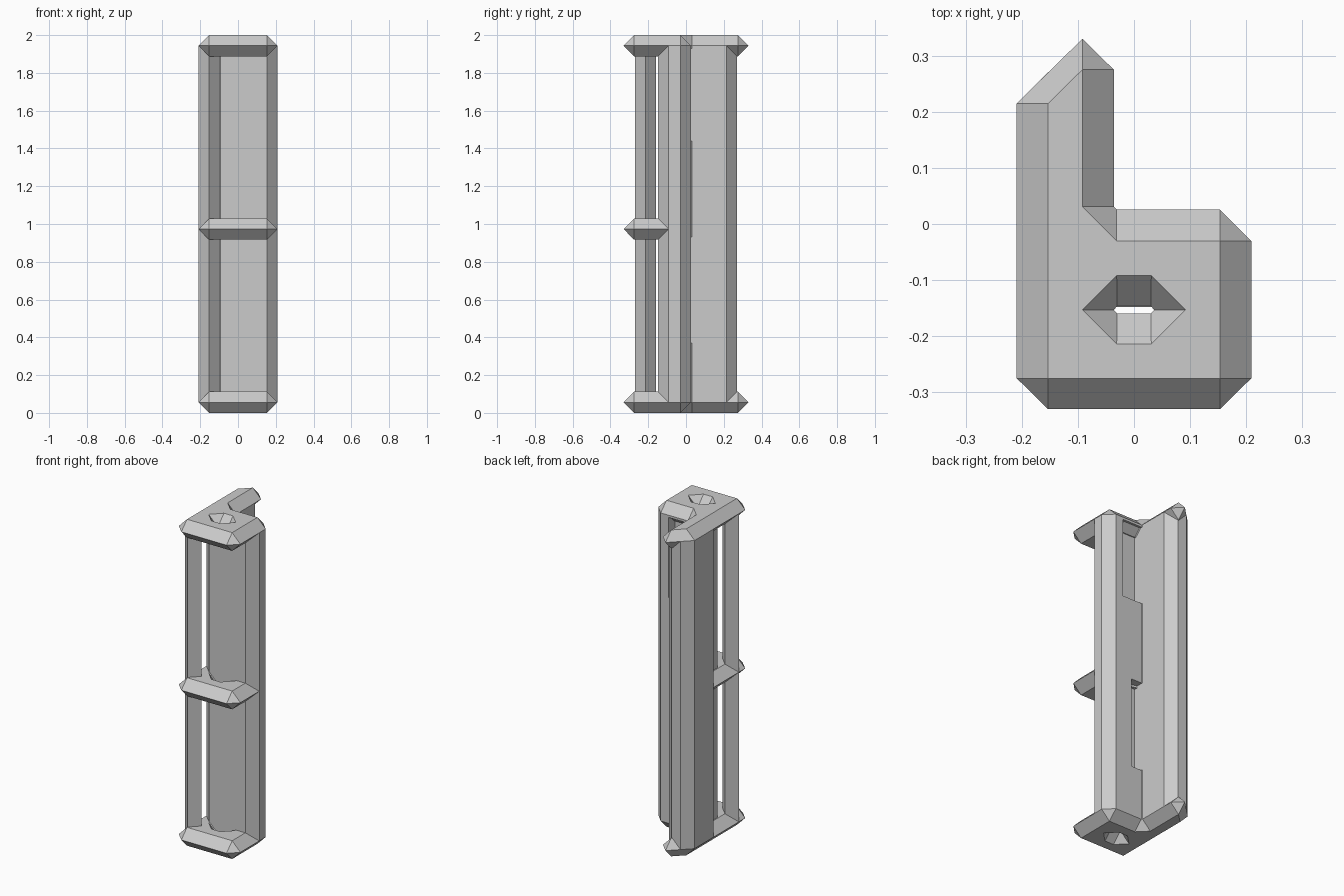
import bpy, bmesh

if "Cube" in bpy.data.objects:
    bpy.data.objects.remove(bpy.data.objects["Cube"])

grey = bpy.data.materials.new("light grey")
grey.diffuse_color = (0.6, 0.6, 0.6, 1)
grey.use_nodes = True
grey.node_tree.nodes["Principled BSDF"].inputs["Base Color"].default_value = grey.diffuse_color
R = 0.056  # half thickness of a plate, also the chamfer size


def loft(name, rings):
    """Closed solid through rings of (points, z) with equal point counts."""
    bm = bmesh.new()
    loops = [[bm.verts.new((x, y, z)) for x, y in pts] for pts, z in rings]
    n = len(loops[0])
    for a, b in zip(loops, loops[1:]):
        for i in range(n):
            j = (i + 1) % n
            bm.faces.new((a[i], a[j], b[j], b[i]))
    bm.faces.new(loops[0][::-1])
    bm.faces.new(loops[-1])
    bmesh.ops.remove_doubles(bm, verts=bm.verts, dist=0.0005)
    bmesh.ops.recalc_face_normals(bm, faces=bm.faces)
    me = bpy.data.meshes.new(name)
    bm.to_mesh(me)
    bm.free()
    ob = bpy.data.objects.new(name, me)
    bpy.context.collection.objects.link(ob)
    me.materials.append(grey)
    return ob


def cut(ob, cutter):
    mod = ob.modifiers.new("cut", 'BOOLEAN')
    mod.operation, mod.solver, mod.object = 'DIFFERENCE', 'EXACT', cutter
    cutter.hide_render = True
    cutter.hide_viewport = True


def box(name, x0, x1, y0, y1, z0, z1):
    pts = [(x0, y0), (x1, y0), (x1, y1), (x0, y1)]
    return loft(name, [(pts, z0), (pts, z1)])


def hexagon(w, n, d):
    c = -0.153
    return [(-w, c), (-n, c - d), (n, c - d), (w, c), (n, c + d), (-n, c + d)]


def plate(name, z, rim, core):
    """Plate with a pointed rim and an hourglass hole."""
    ob = loft(name, [(core, z - R), (rim, z), (core, z + R)])
    wide = hexagon(0.103, 0.031, 0.072)
    slit = hexagon(0.036, 0.03, 0.0065)
    cut(ob, loft(name + "_hole_cutter",
                 [(wide, z - R * 1.2), (slit, z), (wide, z + R * 1.2)]))


# end plates: rim outline, and flat core outline paired point by point
front_rim = [(-0.209, -0.275), (-0.153, -0.33), (0.153, -0.33), (0.209, -0.275)]
front_core = [(-0.153, -0.275)] * 2 + [(0.153, -0.275)] * 2
rim = front_rim + [(0.209, -0.03), (0.153, 0.026), (-0.031, 0.026), (-0.036, 0.031),
                   (-0.036, 0.275), (-0.092, 0.33), (-0.209, 0.215)]
core = front_core + [(0.153, -0.03)] * 2 + [(-0.031, -0.03), (-0.092, 0.031),
                     (-0.092, 0.275), (-0.092, 0.275), (-0.153, 0.215)]
plate("bottom_plate", R, rim, core)
plate("top_plate", 2 - R, rim, core)

# middle shelf stops inside the wall
plate("middle_shelf", 0.973,
      front_rim + [(0.209, -0.06), (-0.1, 0.0), (-0.1, 0.03), (-0.209, 0.03)],
      front_core + [(0.153, -0.06), (-0.1, 0.0), (-0.1, 0.03), (-0.153, 0.03)])

# L-shaped wall
wall_profile = [(-0.092, -0.148), (0.153, -0.148), (0.209, -0.092), (0.209, -0.03),
                (0.153, 0.026), (-0.031, 0.026), (-0.036, 0.031), (-0.036, 0.215),
                (-0.092, 0.271), (-0.153, 0.271), (-0.209, 0.215), (-0.209, 0.031),
                (-0.148, -0.03), (-0.148, -0.092)]
wall = loft("wall", [(wall_profile, R), (wall_profile, 2 - R)])

# shallow recesses in the back of the wall
cut(wall, box("upper_recess_cutter", -0.0355, 0.1, -0.036, 0.1, 1.44, 1.93))
cut(wall, box("lower_recess_cutter", -0.0355, 0.04, -0.036, 0.1, 0.37, 0.93))

# slim front post
px, py = -0.153, -0.214
diamond = [(px - R, py), (px, py - R), (px + R, py), (px, py + R)]
loft("front_post", [(diamond, R), (diamond, 2 - R)])
